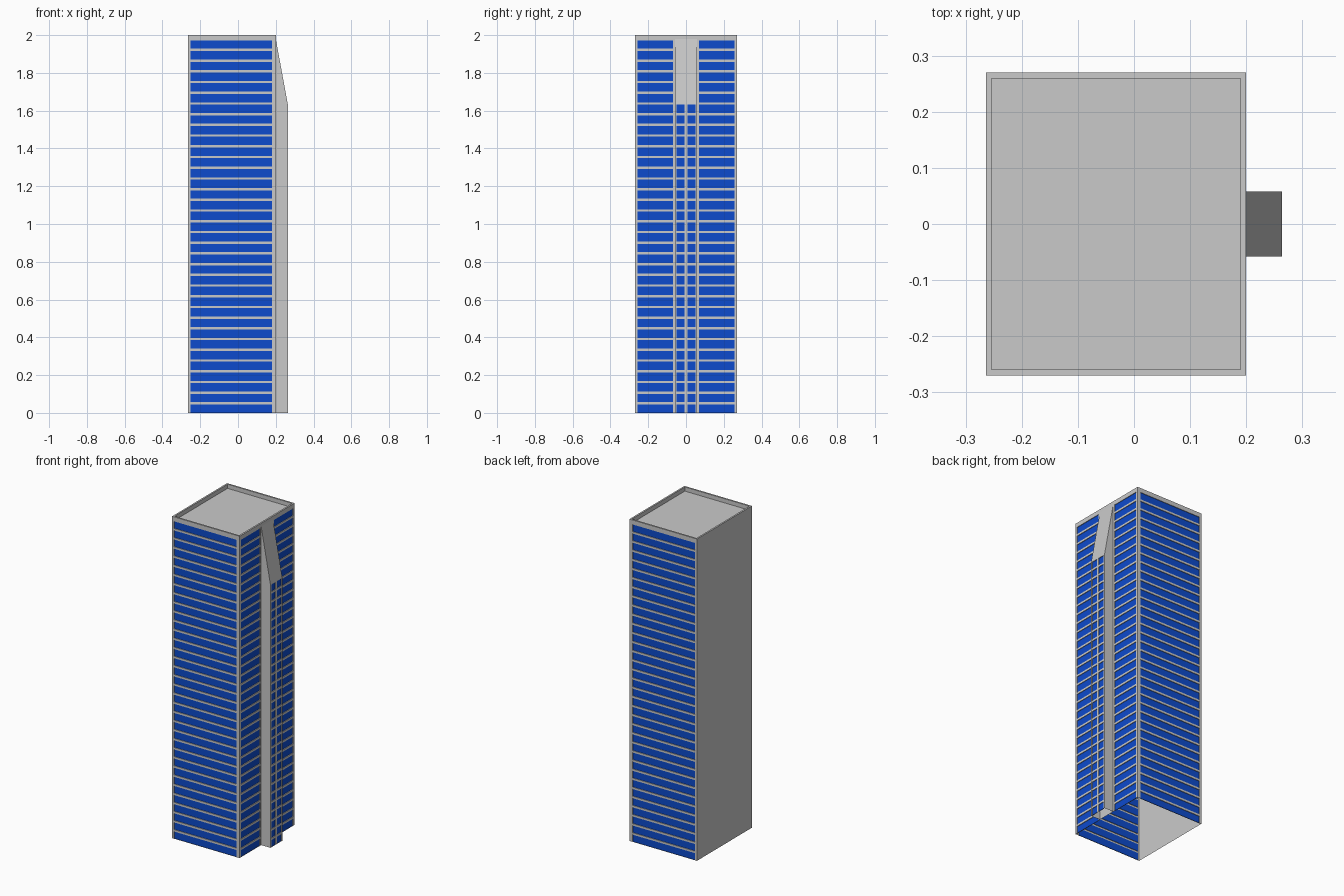
import bpy, bmesh
from mathutils import Vector

if "Cube" in bpy.data.objects:
    bpy.data.objects.remove(bpy.data.objects["Cube"])

X0, X1, XF = -0.264, 0.2, 0.264     # left wall, right wall, front of the bay
Y, YB, H = 0.27, 0.058, 2.0         # half depth, bay half width, height
PITCH, BAND = 0.0567, 0.0445        # floor spacing, window height
BAY_TOP = 28 * PITCH + BAND
RECESS = 0.004


def material(name, colour):
    m = bpy.data.materials.new(name)
    m.diffuse_color = (*colour, 1)
    m.use_nodes = True
    m.node_tree.nodes["Principled BSDF"].inputs["Base Color"].default_value = m.diffuse_color
    return m


GREY = material("light_grey_concrete", (0.59, 0.59, 0.59))
BLUE = material("blue_glass", (0.004, 0.07, 0.61))


def finish(bm, name):
    me = bpy.data.meshes.new(name)
    bm.to_mesh(me)
    bm.free()
    me.materials.append(GREY)
    me.materials.append(BLUE)
    ob = bpy.data.objects.new(name, me)
    bpy.context.collection.objects.link(ob)
    return ob


def wall(name, origin, along, cols, glass_cols, floors, top):
    """Grid of cells facing (along x up); glass cells are set back slightly."""
    along, origin = Vector(along), Vector(origin)
    rows = [0]
    for i in range(floors):
        rows += [i * PITCH + BAND, (i + 1) * PITCH]
    rows = rows[:-1]
    if top > rows[-1] + 0.001:
        rows.append(top)
    bm = bmesh.new()
    v = [[bm.verts.new(origin + along * u + Vector((0, 0, z))) for u in cols] for z in rows]
    glass = []
    for r in range(len(rows) - 1):
        for c in range(len(cols) - 1):
            f = bm.faces.new((v[r][c], v[r][c + 1], v[r + 1][c + 1], v[r + 1][c]))
            if c in glass_cols and r % 2 == 0 and r < 2 * floors:
                glass.append(f)
    if glass:
        normal = along.cross(Vector((0, 0, 1)))
        for f in bmesh.ops.extrude_discrete_faces(bm, faces=glass)["faces"]:
            f.material_index = 1
            for vert in f.verts:
                vert.co -= normal * RECESS
        for f in bm.faces:                       # only panes are blue, not reveals
            f.normal_update()
            f.material_index = int(f.material_index == 1 and abs(f.normal.dot(normal)) > 0.9)
    return finish(bm, name)


# Main walls: front and back have one wide window column, right has two
W = X1 - X0
wall("front_wall", (X0, -Y, 0), (1, 0, 0), [0, 0.013, W - 0.021, W], {1}, 35, H)
wall("back_wall", (X1, Y, 0), (-1, 0, 0), [0, 0.021, W - 0.013, W], {1}, 35, H)
wall("right_wall", (X1, 0, 0), (0, 1, 0), [-Y, -0.256, -0.068, 0.068, 0.256, Y], {1, 3}, 35, H)

# Plain left wall
bm = bmesh.new()
bm.faces.new([bm.verts.new(p) for p in ((X0, Y, 0), (X0, -Y, 0), (X0, -Y, H), (X0, Y, H))])
finish(bm, "left_wall")

# Roof with a raised parapet rim
bm = bmesh.new()
roof = bm.faces.new([bm.verts.new(p) for p in ((X0, -Y, H), (X1, -Y, H), (X1, Y, H), (X0, Y, H))])
bm.normal_update()
bmesh.ops.inset_individual(bm, faces=[roof], thickness=0.0145)
for f in bmesh.ops.extrude_discrete_faces(bm, faces=[roof])["faces"]:
    for vert in f.verts:
        vert.co.z -= 0.026
finish(bm, "roof_and_parapet")

# Projecting bay: glazed face, plain cheeks and sloping top
wall("bay_front", (XF, 0, 0), (0, 1, 0), [-YB, -0.049, -0.007, 0.007, 0.049, YB], {1, 3}, 29, BAY_TOP)
bm = bmesh.new()
profile = [(X1, 0), (XF, 0), (XF, BAY_TOP), (X1, 1.98)]
a, b = ([bm.verts.new((x, s * YB, z)) for x, z in profile] for s in (-1, 1))
bm.faces.new(a)
bm.faces.new(b[::-1])
bm.faces.new((a[2], b[2], b[3], a[3]))
finish(bm, "bay_cheeks_and_slope")
